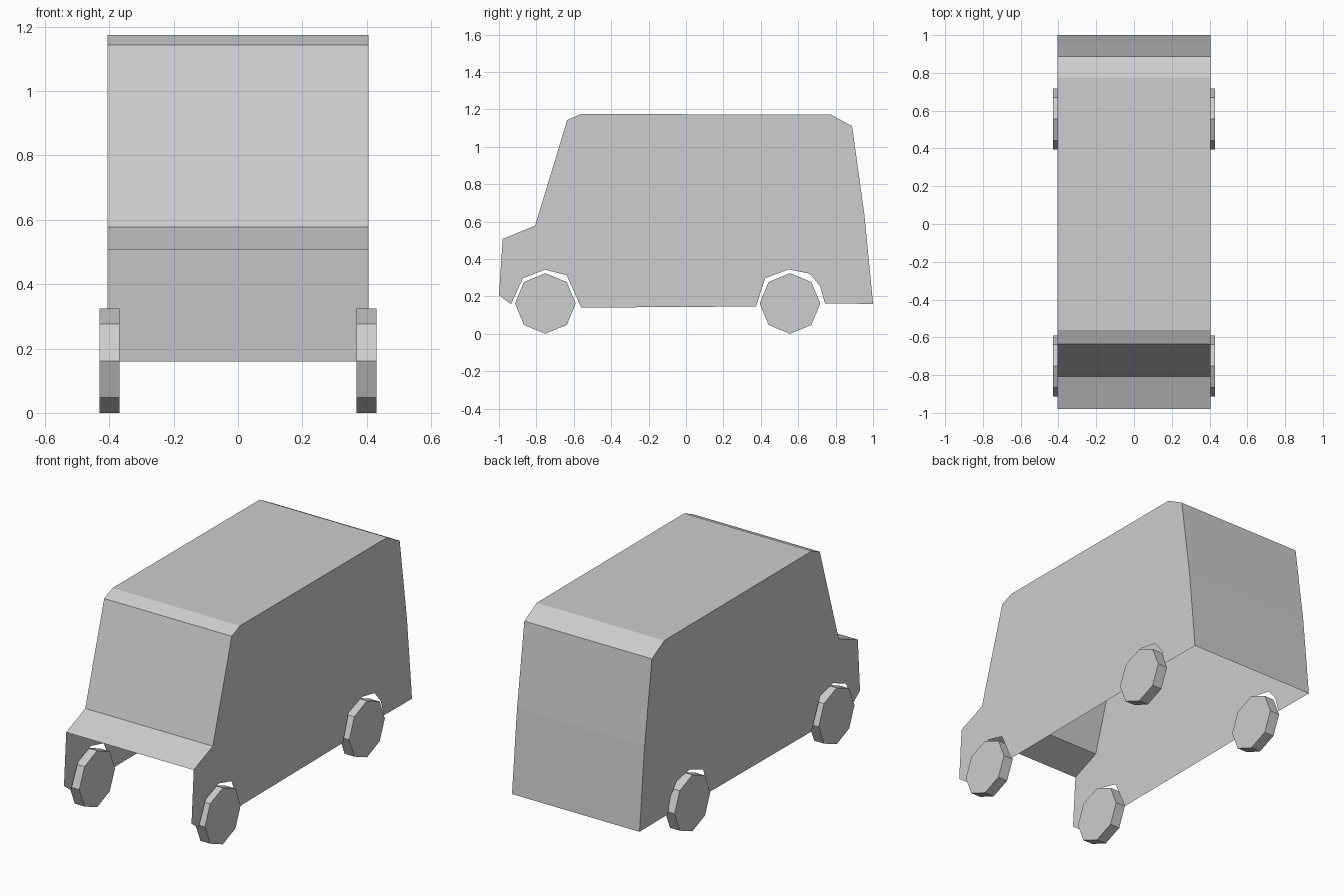
import bpy
import bmesh
import math
from mathutils import Matrix

if "Cube" in bpy.data.objects:
    bpy.data.objects.remove(bpy.data.objects["Cube"], do_unlink=True)

# One plain grey for everything
grey = bpy.data.materials.new("light grey")
grey.use_nodes = True
colour = (0.61, 0.61, 0.61, 1)
grey.diffuse_color = colour
grey.node_tree.nodes["Principled BSDF"].inputs["Base Color"].default_value = colour

HALF_WIDTH = 0.405
WHEEL_RADIUS = 0.162
WHEEL_WIDTH = 0.062


def make_object(name, bm):
    mesh = bpy.data.meshes.new(name)
    bm.to_mesh(mesh)
    bm.free()
    mesh.materials.append(grey)
    obj = bpy.data.objects.new(name, mesh)
    bpy.context.collection.objects.link(obj)
    return obj


# Upper outline (y, z): front of the bonnet, over the roof, to the rear sill
upper = [(-0.98, 0.507), (-0.807, 0.578), (-0.635, 1.143), (-0.56, 1.175),
         (0.775, 1.172), (0.888, 1.11), (0.954, 0.635), (1.0, 0.16)]
# Lower outline: rear arch, sill, front arch, nose
lower = [(0.743, 0.162), (0.717, 0.255), (0.661, 0.322), (0.547, 0.344),
         (0.423, 0.297), (0.374, 0.146), (-0.56, 0.14), (-0.638, 0.313),
         (-0.754, 0.343), (-0.872, 0.297), (-0.936, 0.158), (-1.0, 0.206)]


# Side panels, flat sheets with the wheel arches cut into the outline
def side_panel(name, side):
    bm = bmesh.new()
    verts = [bm.verts.new((side * HALF_WIDTH, y, z)) for y, z in upper + lower]
    face = bm.faces.new(verts)
    face.normal_update()
    if face.normal.x * side < 0:
        face.normal_flip()
    bmesh.ops.triangulate(bm, faces=[face])
    return make_object(name, bm)


# Bonnet, windscreen, roof and tail as one folded sheet; nose and floor are open
def folded_shell():
    bm = bmesh.new()
    rows = [[bm.verts.new((x, y, z)) for x in (-HALF_WIDTH, HALF_WIDTH)]
            for y, z in upper]
    for (a, b), (c, d) in zip(rows, rows[1:]):
        bm.faces.new((a, b, d, c))
    return make_object("bonnet_roof_and_tail", bm)


# Eight-sided wheels, poking slightly out of the arches
def wheel(name, side, y):
    bm = bmesh.new()
    place = Matrix.Translation((side * (0.43 - WHEEL_WIDTH / 2), y, WHEEL_RADIUS))
    bmesh.ops.create_cone(bm, cap_ends=True, segments=8, radius1=WHEEL_RADIUS,
                          radius2=WHEEL_RADIUS, depth=WHEEL_WIDTH,
                          matrix=place @ Matrix.Rotation(math.pi / 2, 4, "Y"))
    return make_object(name, bm)


folded_shell()
for label, side in (("left", 1), ("right", -1)):
    side_panel(label + "_side_panel", side)
    wheel("front_" + label + "_wheel", side, -0.752)
    wheel("rear_" + label + "_wheel", side, 0.556)
